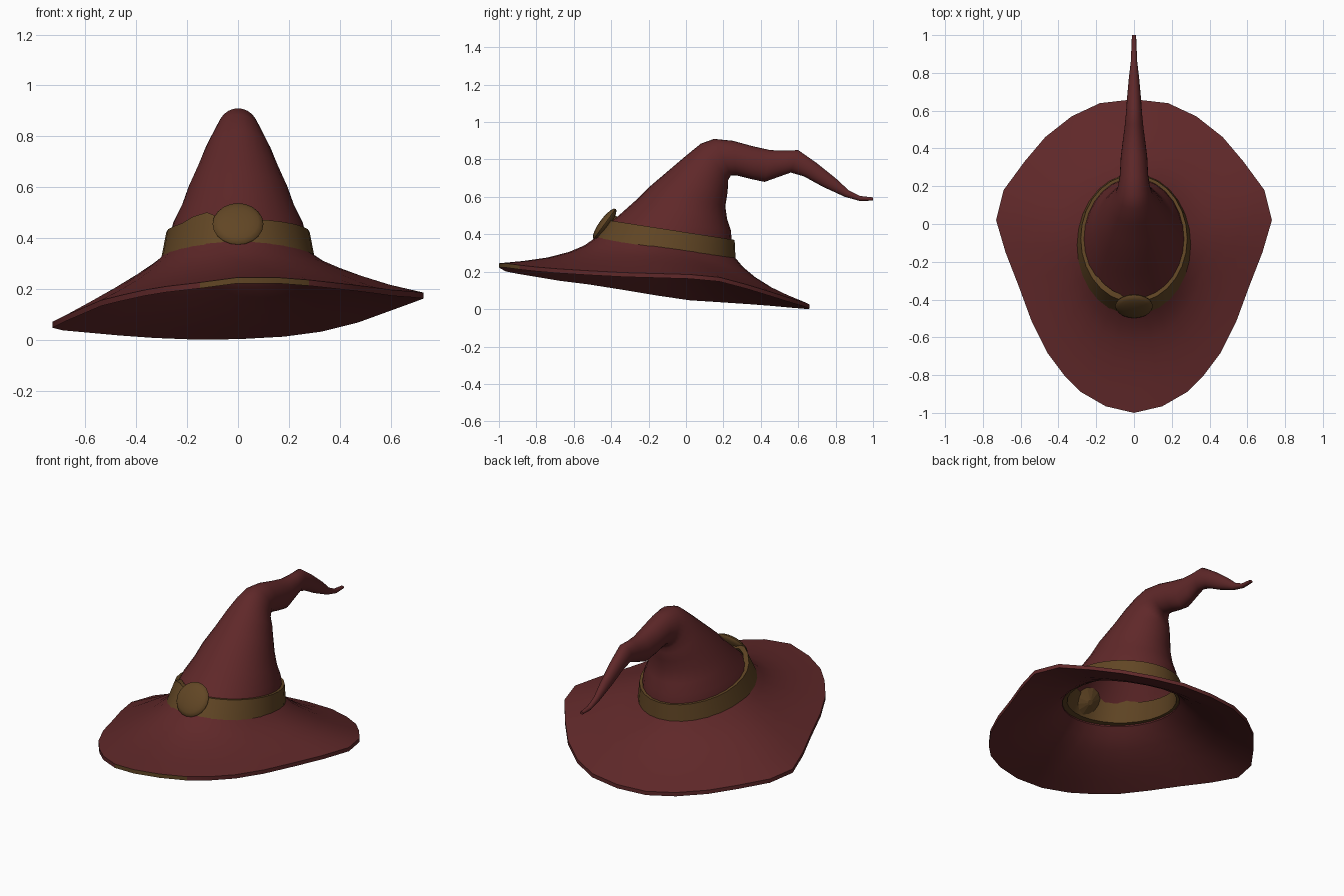
import bpy
import bmesh
import math
from mathutils import Vector, Matrix

cube = bpy.data.objects.get("Cube")
if cube:
    bpy.data.objects.remove(cube, do_unlink=True)


def material(name, rgb):
    mat = bpy.data.materials.new(name)
    mat.use_nodes = True
    color = (*rgb, 1.0)
    mat.diffuse_color = color
    mat.node_tree.nodes["Principled BSDF"].inputs["Base Color"].default_value = color
    return mat


red_felt = material("dark_red_felt", (0.115, 0.021, 0.022))
brown_leather = material("brown_leather", (0.12, 0.061, 0.018))
SIDES = 28


def finish(name, bm, mats, angle=40):
    """Turn a bmesh into a smooth shaded object."""
    bmesh.ops.recalc_face_normals(bm, faces=bm.faces)
    mesh = bpy.data.meshes.new(name)
    bm.to_mesh(mesh)
    bm.free()
    obj = bpy.data.objects.new(name, mesh)
    bpy.context.collection.objects.link(obj)
    for mat in mats:
        mesh.materials.append(mat)
    bpy.ops.object.select_all(action="DESELECT")
    obj.select_set(True)
    bpy.context.view_layer.objects.active = obj
    bpy.ops.object.shade_smooth_by_angle(angle=math.radians(angle))
    return obj


def ellipse(front, back, width):
    """Ring through a front and a back (y, z) point with a half width in x."""
    front, back = Vector((0, *front)), Vector((0, *back))
    middle, half = (front + back) / 2, (front - back) / 2
    ring = []
    for i in range(SIDES):
        a = math.tau * i / SIDES
        ring.append(middle + half * math.cos(a) + Vector((width * math.sin(a), 0, 0)))
    return ring


def loft(rings, closed=False, cap_end=False):
    """Skin a list of equal rings, optionally looping back to the first."""
    bm = bmesh.new()
    loops = [[bm.verts.new(p) for p in ring] for ring in rings]
    pairs = list(zip(loops, loops[1:]))
    if closed:
        pairs.append((loops[-1], loops[0]))
    for low, high in pairs:
        for i in range(SIDES):
            j = (i + 1) % SIDES
            bm.faces.new((low[i], low[j], high[j], high[i]))
    if cap_end:
        bm.faces.new(loops[-1])
    return bm


# Crown and drooping tip: front y, z, back y, z, half width
crown_sections = [
    (-.43, .44, .245, .36, .27),
    (-.36, .50, .24, .42, .255),
    (-.27, .58, .22, .48, .22),
    (-.20, .65, .21, .55, .195),
    (-.10, .735, .22, .61, .16),
    (0, .82, .225, .66, .13),
    (.08, .885, .225, .69, .10),
    (.15, .91, .24, .715, .085),
    (.25, .90, .27, .715, .075),
    (.36, .87, .35, .695, .07),
    (.45, .85, .42, .68, .06),
    (.53, .847, .49, .705, .05),
    (.60, .85, .56, .73, .043),
    (.70, .78, .63, .71, .037),
    (.80, .70, .73, .655, .028),
    (.87, .635, .85, .60, .017),
    (.93, .605, .93, .578, .014),
    (1, .597, 1, .58, .011),
]
crown = loft([ellipse((a, b), (c, d), w) for a, b, c, d, w in crown_sections], cap_end=True)
finish("crown", crown, [red_felt], 60)

# Brim rim, front to back: x, y, height on the left, height on the right
rim_half = [
    (0, -1, .235, .235), (.15, -.965, .235, .215), (.28, -.89, .225, .2),
    (.37, -.8, .215, .185), (.46, -.68, .205, .165), (.54, -.52, .195, .145),
    (.61, -.33, .185, .115), (.68, -.15, .18, .085), (.73, .02, .175, .06),
    (.69, .18, .16, .05), (.58, .33, .12, .04), (.47, .46, .08, .03),
    (.33, .57, .045, .02), (.18, .64, .025, .014), (0, .66, .015, .015),
]
rim = [Vector((x, y, left)) for x, y, left, right in rim_half]
rim += [Vector((-x, y, right)) for x, y, left, right in rim_half[-2:0:-1]]
neck = ellipse((-.48, .375), (.255, .275), .288)


def brim_ring(t, offset):
    ring = []
    for i, (inner, outer) in enumerate(zip(neck, rim)):
        sag = .012 + .03 * abs(math.cos(math.tau * i / SIDES))
        p = inner.lerp(outer, t)
        p.z += offset - sag * math.sin(math.pi * t ** .7)
        ring.append(p)
    return ring


steps = [0, .12, .28, .5, .75, 1]
rings = [brim_ring(t, .01) for t in steps] + [brim_ring(t, -.013) for t in reversed(steps)]
brim = loft(rings, closed=True)
brim.faces.ensure_lookup_table()
# Leather piping on a short piece of the front edge
edge_start = (len(steps) - 1) * SIDES
for face in brim.faces[edge_start:edge_start + SIDES]:
    center = face.calc_center_median()
    if center.y < -.85 and center.x > -.1:
        face.material_index = 1
finish("brim", brim, [red_felt, brown_leather])

# Hat band, with its overlapping end raised beside the buckle
band_rings = [
    ellipse((-.49, .37), (.265, .27), .302),
    ellipse((-.415, .475), (.26, .37), .282),
    ellipse((-.385, .47), (.235, .37), .255),
    ellipse((-.445, .37), (.235, .27), .27),
]
for ring in band_rings[1:3]:
    for p in ring:
        if p.y < -.2:
            p.z += .035 * math.exp(-((p.x + .14) / .05) ** 2)
finish("hat_band", loft(band_rings, closed=True), [brown_leather])


# Round buckle leaning against the front slope, and its backing inside
def tilted(center):
    return Matrix.Translation(center) @ Matrix.Rotation(math.radians(54), 4, "X")


buckle = bmesh.new()
bmesh.ops.create_uvsphere(buckle, u_segments=20, v_segments=10, radius=.1)
bmesh.ops.scale(buckle, vec=(1, 1, .28), verts=buckle.verts)
bmesh.ops.transform(buckle, matrix=tilted((0, -.435, .455)), verts=buckle.verts)
finish("buckle", buckle, [brown_leather])

backing = bmesh.new()
bmesh.ops.create_cone(backing, segments=12, radius1=.015, radius2=.08, depth=.025, cap_ends=True)
bmesh.ops.transform(backing, matrix=tilted((0, -.385, .435)), verts=backing.verts)
finish("buckle_backing", backing, [brown_leather], 10)
